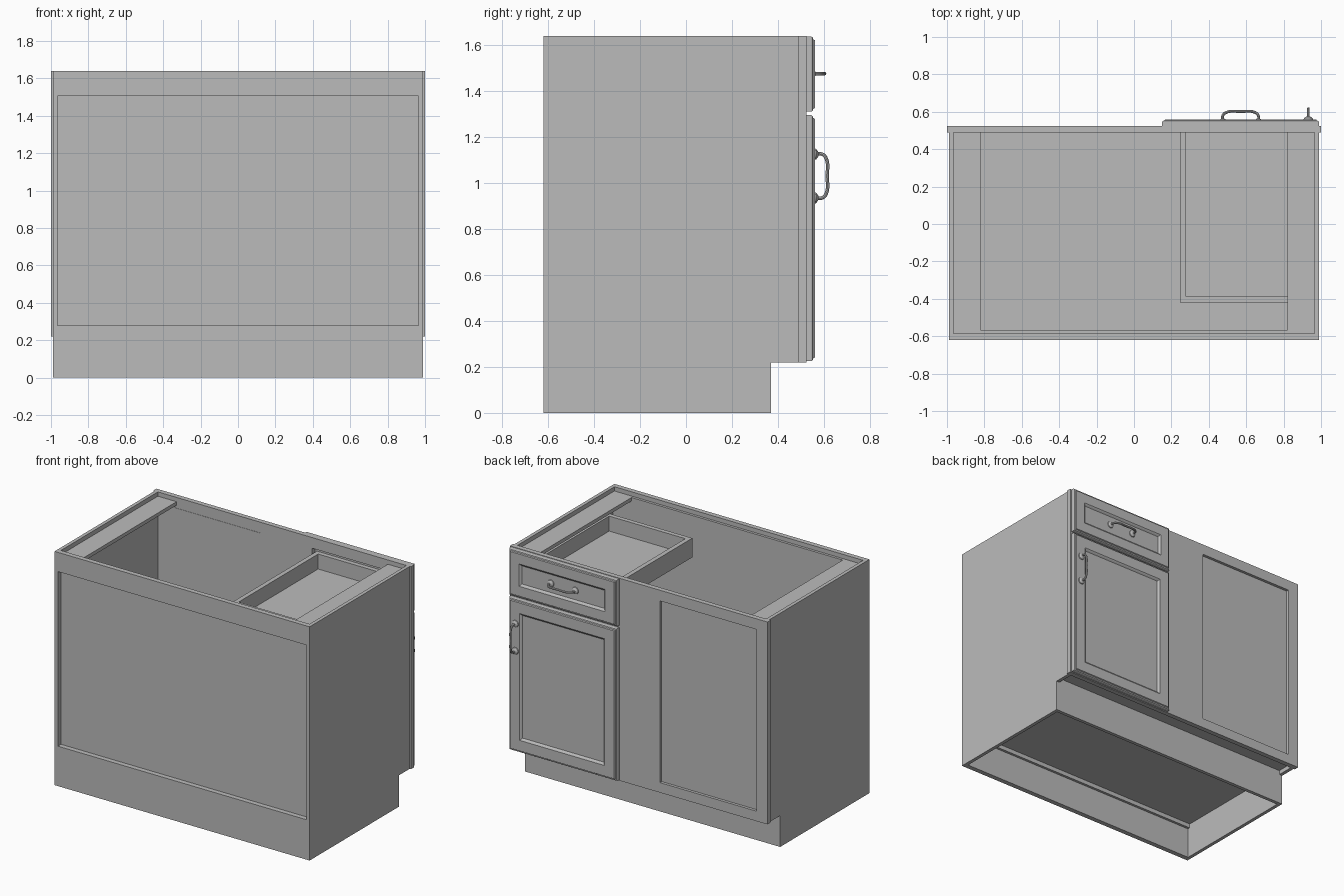
import bpy, bmesh, math
from mathutils import Vector, Matrix

if "Cube" in bpy.data.objects:
    bpy.data.objects.remove(bpy.data.objects["Cube"])

grey = bpy.data.materials.new("cabinet_grey")
grey.use_nodes = True
grey.diffuse_color = (0.5, 0.5, 0.5, 1)
grey.node_tree.nodes["Principled BSDF"].inputs["Base Color"].default_value = (0.5, 0.5, 0.5, 1)


def finish(name, bm):
    bmesh.ops.recalc_face_normals(bm, faces=bm.faces[:])
    mesh = bpy.data.meshes.new(name)
    bm.to_mesh(mesh)
    bm.free()
    mesh.materials.append(grey)
    obj = bpy.data.objects.new(name, mesh)
    bpy.context.collection.objects.link(obj)
    return obj


def box(name, x, y, z):
    bm = bmesh.new()
    bmesh.ops.create_cube(bm, size=1)
    for v in bm.verts:
        v.co = [(lo + hi) / 2 + c * (hi - lo) for c, (lo, hi) in zip(v.co, (x, y, z))]
    return finish(name, bm)


def side_panel(name, x, profile):
    # Extruded (y, z) outline
    bm = bmesh.new()
    face = bm.faces.new([bm.verts.new((x[0], y, z)) for y, z in profile])
    ext = bmesh.ops.extrude_face_region(bm, geom=[face])
    for v in ext["geom"]:
        if isinstance(v, bmesh.types.BMVert):
            v.co.x = x[1]
    return finish(name, bm)


def lattice(name, xs, zs, y, holes):
    # Slab divided in cells, leaving some cells open
    bm = bmesh.new()
    grid = [[bm.verts.new((x, y[0], z)) for z in zs] for x in xs]
    for i in range(len(xs) - 1):
        for j in range(len(zs) - 1):
            if (i, j) not in holes:
                bm.faces.new((grid[i][j], grid[i + 1][j], grid[i + 1][j + 1], grid[i][j + 1]))
    ext = bmesh.ops.extrude_face_region(bm, geom=bm.faces[:])
    for v in ext["geom"]:
        if isinstance(v, bmesh.types.BMVert):
            v.co.y = y[1]
    return finish(name, bm)


def moulded_front(name, x, z, y, rail):
    # Concentric rectangles: rounded outer edge, flat rail, sunken panel
    rings = [(0, 0), (0, .02), (.004, .026), (.012, .028), (.016, .035),
             (rail - .015, .035), (rail - .008, .03), (rail, .022)]
    bm = bmesh.new()
    loops = []
    for d, h in rings:
        corners = [(x[0] + d, z[0] + d), (x[1] - d, z[0] + d),
                   (x[1] - d, z[1] - d), (x[0] + d, z[1] - d)]
        loops.append([bm.verts.new((a, y + h, b)) for a, b in corners])
    for a, b in zip(loops, loops[1:]):
        for i in range(4):
            k = (i + 1) % 4
            bm.faces.new((a[i], a[k], b[k], b[i]))
    bm.faces.new(loops[0])
    bm.faces.new(loops[-1])
    return finish(name, bm)


def handle(name, centre, along):
    # Bowed bar on two flared feet, projecting towards +y
    centre, along, out = Vector(centre), Vector(along), Vector((0, 1, 0))
    curve = bpy.data.curves.new(name, "CURVE")
    curve.dimensions = "3D"
    curve.bevel_depth = .0075
    curve.bevel_resolution = 2
    curve.resolution_u = 6
    curve.use_fill_caps = True
    spline = curve.splines.new("BEZIER")
    path = [(-.095, 0), (-.095, .034), (-.078, .051), (0, .056), (.078, .051), (.095, .034), (.095, 0)]
    spline.bezier_points.add(len(path) - 1)
    for p, (a, h) in zip(spline.bezier_points, path):
        p.co = centre + along * a + out * h
        p.handle_left_type = p.handle_right_type = "AUTO"
    bar = bpy.data.objects.new(name + "_bar", curve)
    bpy.context.collection.objects.link(bar)
    bpy.ops.object.select_all(action="DESELECT")
    bar.select_set(True)
    bpy.context.view_layer.objects.active = bar
    bpy.ops.object.convert(target="MESH")
    bar = bpy.context.object
    bar.data.materials.clear()
    bar.data.materials.append(grey)

    bm = bmesh.new()
    for s in (-1, 1):
        for r1, r2, h0, h1 in ((.025, .023, 0, .008), (.023, .009, .008, .018)):
            place = Matrix.Translation(centre + along * .095 * s + out * (h0 + h1) / 2)
            bmesh.ops.create_cone(bm, cap_ends=True, segments=20, radius1=r1, radius2=r2, depth=h1 - h0,
                                  matrix=place @ Matrix.Rotation(-math.pi / 2, 4, "X"))
    feet = finish(name + "_feet", bm)
    for obj in (bar, feet):
        bpy.ops.object.select_all(action="DESELECT")
        obj.select_set(True)
        bpy.context.view_layer.objects.active = obj
        bpy.ops.object.shade_smooth_by_angle(angle=math.radians(40))


# Carcass
W, IN, TOP = .99, .965, 1.64
outline = [(-.62, 0), (.37, 0), (.37, .22), (.49, .22), (.49, TOP), (-.62, TOP)]
for label, s in (("left", 1), ("right", -1)):
    side_panel(label + "_side", (s * IN, s * W), outline)
    box(label + "_top_stretcher", sorted((s * .82, s * IN)), (-.585, .49), (1.585, 1.61))
box("floor_panel", (-IN, IN), (-.585, .49), (.25, .28))
box("toe_kick", (-IN, IN), (.345, .37), (0, .25))
box("rear_top_rail", (-IN, IN), (-.62, -.585), (1.505, TOP))
box("rear_bottom_rail", (-IN, IN), (-.62, -.585), (0, .28))
box("rear_panel", (-IN, IN), (-.585, -.567), (.22, 1.61))

# Face frame with blind panel, drawer opening and door opening
lattice("face_frame", (-1, -.915, -.165, .23, .915, 1), (.22, .29, 1.27, 1.34, 1.565, TOP), (.49, .525),
        {(1, 1), (1, 2), (1, 3), (3, 1), (3, 3)})
box("blind_panel", (-.915, -.165), (.488, .505), (.29, 1.565))

# Drawer box
dx, dy, dz = (.245, .9), (-.42, .525), (1.4, 1.535)
t = .032
box("drawer_left_side", (dx[1] - t, dx[1]), dy, dz)
box("drawer_right_side", (dx[0], dx[0] + t), dy, dz)
box("drawer_rear", (dx[0] + t, dx[1] - t), (dy[0], dy[0] + t), dz)
box("drawer_inner_front", (dx[0] + t, dx[1] - t), (dy[1] - t, dy[1]), dz)
box("drawer_floor", (dx[0] + t, dx[1] - t), (dy[0] + t, dy[1] - t), (1.41, 1.43))

# Door, drawer front and handles
moulded_front("door", (.15, .99), (.225, 1.295), .525, .105)
moulded_front("drawer_front", (.15, .99), (1.31, 1.637), .525, .1)
handle("door_handle", (.932, .558, 1.03), (0, 0, 1))
handle("drawer_handle", (.57, .545, 1.475), (1, 0, 0))
